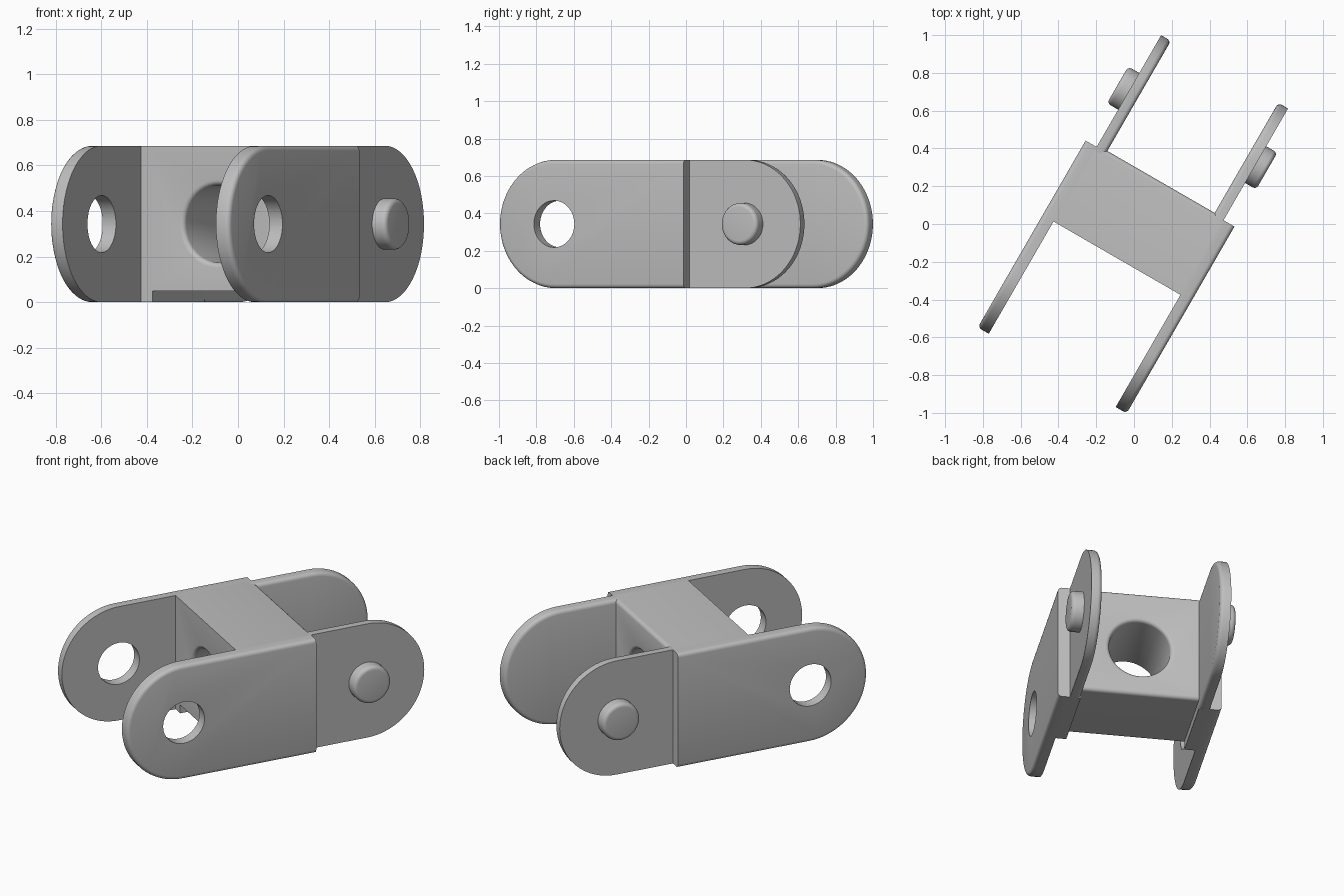
import bpy, bmesh, math
from mathutils import Matrix

if "Cube" in bpy.data.objects:
    bpy.data.objects.remove(bpy.data.objects["Cube"], do_unlink=True)

# Main sizes, with the link's long axis along local y
HEIGHT = 0.686
R = HEIGHT / 2
INNER, MID, OUTER = 0.328, 0.388, 0.455
BODY_FRONT, BODY_BACK = -0.202, 0.264
FRONT_TIP, BACK_TIP = -0.888, 0.937
PLACE = Matrix.Translation((0.011, -0.006, 0)) @ Matrix.Rotation(math.radians(-30), 4, "Z")

steel = bpy.data.materials.new("grey_steel")
GREY = (0.52, 0.52, 0.52, 1)
steel.diffuse_color = GREY
steel.use_nodes = True
steel.node_tree.nodes["Principled BSDF"].inputs["Base Color"].default_value = GREY


def finish(bm, name, mirror=False):
    bmesh.ops.recalc_face_normals(bm, faces=bm.faces)
    mesh = bpy.data.meshes.new(name)
    bm.to_mesh(mesh)
    bm.free()
    mesh.materials.append(steel)
    obj = bpy.data.objects.new(name, mesh)
    bpy.context.collection.objects.link(obj)
    obj.matrix_world = PLACE
    if mirror:
        obj.modifiers.new("both_sides", "MIRROR")
    return obj


def smooth(obj):
    bpy.ops.object.select_all(action="DESELECT")
    obj.select_set(True)
    bpy.context.view_layer.objects.active = obj
    bpy.ops.object.shade_smooth_by_angle(angle=math.radians(35))


def box(bm, x0, x1, y0, y1, z0, z1):
    fit = Matrix.Translation(((x0 + x1) / 2, (y0 + y1) / 2, (z0 + z1) / 2))
    size = Matrix.Diagonal((x1 - x0, y1 - y0, z1 - z0, 1))
    return bmesh.ops.create_cube(bm, size=1, matrix=fit @ size)["verts"]


def plate(name, x_sharp, x_round, y_end, y_tip):
    """Flat bar with one half-round end and a softened rim on one side."""
    side = 1 if y_tip > y_end else -1
    centre = y_tip - side * R
    outline = [(y_end, 0)]
    for i in range(41):
        a = math.pi * (i / 40 - 0.5)
        outline.append((centre + side * R * math.cos(a), R + R * math.sin(a)))
    outline.append((y_end, HEIGHT))
    bm = bmesh.new()
    face = bm.faces.new([bm.verts.new((x_sharp, y, z)) for y, z in outline])
    out = bmesh.ops.extrude_face_region(bm, geom=[face])["geom"]
    moved = [g for g in out if isinstance(g, bmesh.types.BMVert)]
    bmesh.ops.translate(bm, verts=moved, vec=(x_round - x_sharp, 0, 0))
    rim = [e for e in bm.edges
           if all(abs(v.co.x - x_round) < 1e-5 for v in e.verts)
           and not all(abs(v.co.y - y_end) < 1e-5 for v in e.verts)]
    bmesh.ops.bevel(bm, geom=rim, offset=0.022, segments=4, profile=0.5, affect="EDGES")
    return finish(bm, name, True)


def lathe(name, profile, axis, mirror=False):
    """Turned solid from (radius, distance) pairs along local axis z."""
    bm = bmesh.new()
    n = 48
    rings = [[bm.verts.new(axis @ Matrix.Rotation(2 * math.pi * i / n, 4, "Z")
              @ Matrix.Translation((r, 0, h)).to_translation()) for i in range(n)]
             for r, h in profile]
    for a, b in zip(rings, rings[1:]):
        for i in range(n):
            j = (i + 1) % n
            bm.faces.new((a[i], a[j], b[j], b[i]))
    bm.faces.new(rings[0])
    bm.faces.new(rings[-1])
    return finish(bm, name, mirror)


def cut(obj, cutter):
    cutter.hide_render = True
    mod = obj.modifiers.new("hole", "BOOLEAN")
    mod.operation = "DIFFERENCE"
    mod.solver = "EXACT"
    mod.object = cutter
    bpy.context.view_layer.update()
    bpy.context.view_layer.objects.active = obj
    bpy.ops.object.modifier_move_to_index(modifier=mod.name, index=0)
    bpy.ops.object.modifier_apply(modifier=mod.name)
    bpy.data.objects.remove(cutter, do_unlink=True)


def along_x(y):
    return Matrix.Translation((0, y, R)) @ Matrix.Rotation(math.pi / 2, 4, "Y")


# Front plates with pin holes
front = plate("front_plates", MID, OUTER, BODY_BACK - 0.01, FRONT_TIP)
cut(front, lathe("hole_cutter", [(0.125, 0.3), (0.125, 0.6)], along_x(FRONT_TIP + R)))
smooth(front)

# Rear plates, set inward, softened on their inner rim
rear = plate("rear_plates", MID, INNER, BODY_BACK - 0.03, BACK_TIP)
smooth(rear)

# Pins on the rear plates
tip, b = 0.456, 0.022
pin_profile = [(0.112, MID - 0.02)]
for i in range(6):
    a = math.pi / 2 * i / 5
    pin_profile.append((0.112 - b + b * math.cos(a), tip - b + b * math.sin(a)))
smooth(lathe("pins", pin_profile, along_x(BACK_TIP - R), True))

# Centre block, raised off the ground, rounded at the back
bm = bmesh.new()
box(bm, -MID, MID, BODY_FRONT, BODY_BACK, 0.05, HEIGHT)
back_edges = [e for e in bm.edges if all(v.co.y > 0 for v in e.verts)
              and abs(e.verts[0].co.x - e.verts[1].co.x) > 0.1]
bmesh.ops.bevel(bm, geom=back_edges, offset=0.022, segments=4, profile=0.5, affect="EDGES")
block = finish(bm, "centre_block")

# Bore through the block with rounded mouths
bore, f = 0.17, 0.022
mouth = [(bore + f - f * math.sin(math.pi / 2 * i / 5), f - f * math.cos(math.pi / 2 * i / 5))
         for i in range(6)]
profile = [(bore + f, BODY_FRONT - 0.05)] + [(r, BODY_FRONT + h) for r, h in mouth]
profile += [(r, BODY_BACK - h) for r, h in reversed(mouth)] + [(bore + f, BODY_BACK + 0.05)]
along_y = Matrix.Translation((0, 0, R)) @ Matrix.Rotation(-math.pi / 2, 4, "X")
cut(block, lathe("bore_cutter", profile, along_y))
smooth(block)

# Rails under the block's sides
bm = bmesh.new()
box(bm, INNER, MID, BODY_FRONT, BODY_BACK - 0.01, 0, 0.05)
finish(bm, "lower_rails", True)
